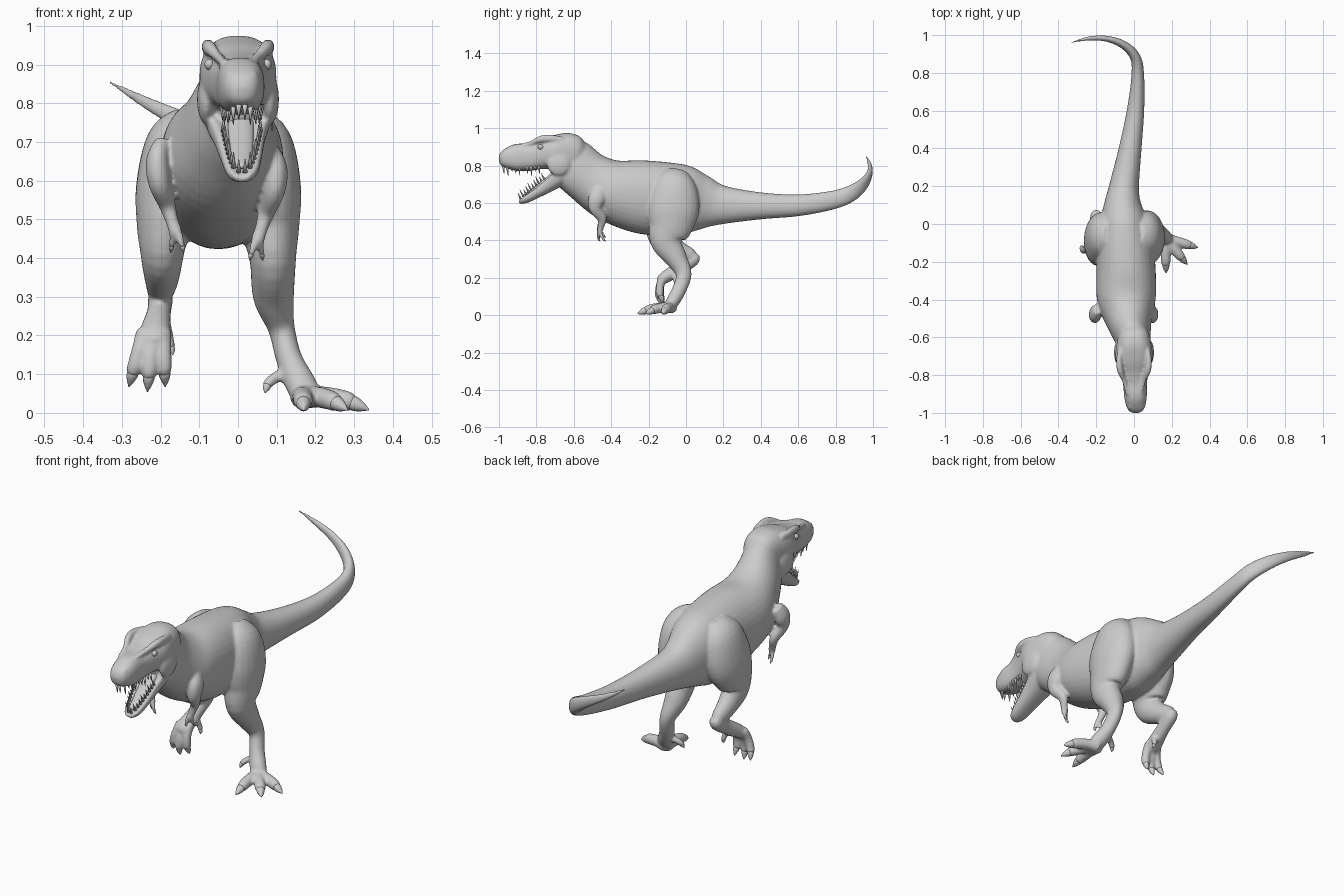
import bpy, bmesh, math
from mathutils import Vector, Matrix

skin = []


def finish(name, bm):
    bmesh.ops.recalc_face_normals(bm, faces=bm.faces)
    for f in bm.faces:
        f.smooth = True
    me = bpy.data.meshes.new(name)
    bm.to_mesh(me)
    bm.free()
    ob = bpy.data.objects.new(name, me)
    bpy.context.collection.objects.link(ob)
    return ob


def spline(a, b, c, d, t):
    return 0.5 * (2 * b + (c - a) * t + (2 * a - 5 * b + 4 * c - d) * t * t + (3 * b - a - 3 * c + d) * t ** 3)


# Smooth tube through (x, y, z, half width, half height) stations
def loft(name, pts, ref='z', n=24, e=2.0, dip=0, sub=5, to_skin=True):
    P = [pts[0]] + list(pts) + [pts[-1]]
    st = []
    for i in range(len(pts) - 1):
        for j in range(sub):
            st.append([spline(P[i][k], P[i + 1][k], P[i + 2][k], P[i + 3][k], j / sub) for k in range(5)])
    st.append(list(pts[-1]))
    R = Vector((0, 0, 1)) if ref == 'z' else Vector((1, 0, 0))
    bm = bmesh.new()
    rings = []
    for i, s in enumerate(st):
        c = Vector(s[:3])
        t = (Vector(st[min(i + 1, len(st) - 1)][:3]) - Vector(st[max(i - 1, 0)][:3])).normalized()
        p = (R - t * R.dot(t)).normalized()
        q = t.cross(p)
        side, up = (q, p) if ref == 'z' else (p, q)
        ring = []
        for k in range(n):
            a = 2 * math.pi * k / n
            u = math.copysign(abs(math.cos(a)) ** (2 / e), math.cos(a))
            v = math.copysign(abs(math.sin(a)) ** (2 / e), math.sin(a))
            if v > 0:
                v *= 1 - dip * v ** 3
            ring.append(bm.verts.new(c + side * u * max(s[3], .002) + up * v * max(s[4], .002)))
        rings.append(ring)
    for r0, r1 in zip(rings, rings[1:]):
        for k in range(n):
            bm.faces.new((r0[k], r0[(k + 1) % n], r1[(k + 1) % n], r1[k]))
    bm.faces.new(rings[0])
    bm.faces.new(rings[-1])
    ob = finish(name, bm)
    if to_skin:
        skin.append(ob)
    return ob


# Fleshy toe or finger with a separate curved claw
def digit(name, start, tip, bulge, r, ref):
    s, e, b = Vector(start), Vector(tip), Vector(bulge)
    at = lambda t: s.lerp(e, t) + b * math.sin(math.pi * min(t, 1))
    loft(name, [(*at(t), r * k, r * k) for t, k in ((0, 1), (.3, .9), (.6, .85), (.74, .75), (.8, .4))], ref, 14)
    loft(name + "_claw", [(*at(t), r * k, r * k) for t, k in ((.68, .5), (.78, .62), (.9, .4), (1, .05))],
         ref, 12, to_skin=False)


# Row of pointed teeth
def teeth(name, items):
    bm = bmesh.new()
    for base, tip, r in items:
        b, t = Vector(base), Vector(tip)
        m = Matrix.Translation((b + t) / 2) @ (t - b).to_track_quat('Z', 'Y').to_matrix().to_4x4()
        bmesh.ops.create_cone(bm, cap_ends=True, segments=8, radius1=r, radius2=.001, depth=(t - b).length, matrix=m)
    finish(name, bm)


def ball(name, loc, size, to_skin=True):
    bm = bmesh.new()
    bmesh.ops.create_uvsphere(bm, u_segments=20, v_segments=12, radius=1,
                              matrix=Matrix.Translation(loc) @ Matrix.Diagonal((*size, 1)))
    ob = finish(name, bm)
    if to_skin:
        skin.append(ob)


# Neck, torso and curling tail
loft("torso", [(0, -.68, .865, .07, .09), (-.003, -.62, .82, .088, .135), (-.025, -.52, .735, .118, .142),
               (-.04, -.40, .668, .155, .168), (-.042, -.25, .635, .157, .195), (-.05, -.10, .62, .15, .197),
               (-.055, 0, .615, .132, .185), (-.06, .10, .602, .1, .143), (-.052, .20, .59, .079, .103),
               (-.02, .40, .585, .06, .072), (.008, .60, .588, .046, .058), (.02, .78, .615, .034, .05),
               (.008, .88, .65, .028, .044), (-.05, .945, .698, .022, .036), (-.14, .98, .752, .016, .026),
               (-.24, .982, .803, .011, .016), (-.335, .96, .857, .003, .004)], e=2.15, n=36)

# Skull with brow ridges, cheeks and eyes
loft("skull", [(0, -.54, .86, .05, .06), (0, -.575, .862, .078, .094), (0, -.64, .868, .093, .107),
               (0, -.71, .868, .099, .092), (.002, -.775, .858, .08, .077), (.005, -.84, .846, .064, .074),
               (.008, -.91, .843, .06, .072), (.009, -.96, .836, .051, .054), (.009, -.988, .83, .036, .035),
               (.009, -1, .828, .015, .015)], e=2.5, n=32)
for s in (-1, 1):
    loft("brow", [(s * .07, -.66, .935, .015, .02), (s * .078, -.72, .945, .016, .02),
                  (s * .073, -.775, .942, .017, .019), (s * .052, -.83, .92, .012, .012),
                  (s * .035, -.9, .902, .01, .01)])
    ball("cheek", (s * .082, -.68, .81), (.024, .065, .065))
    ball("eye", (s * .074, -.778, .9), (.013, .015, .014), False)
    ball("nostril_ridge", (.009 + s * .03, -.962, .873), (.013, .02, .012))

# Open lower jaw and tongue
loft("lower_jaw", [(0, -.63, .79, .08, .06), (0, -.68, .75, .082, .06), (.004, -.74, .706, .066, .05),
                   (.008, -.80, .663, .054, .037), (.01, -.85, .632, .045, .03), (.01, -.88, .615, .033, .022),
                   (.01, -.895, .606, .015, .012)], e=2.4, dip=.9, n=32)
loft("tongue", [(.006, -.68, .77, .035, .02), (.008, -.75, .717, .032, .014), (.01, -.81, .672, .027, .012),
                (.01, -.86, .64, .018, .009), (.01, -.87, .633, .006, .004)], to_skin=False)
upper, lower = [], []
for s in (-1, 1):
    for i in range(10):
        t = i / 9
        x, y = .01 + s * (.008 + .042 * t ** .5), -.978 + .19 * t
        h = .04 + .014 * math.sin(i * 2.1)
        upper.append(((x, y, .797), (x, y + .006, .797 - h), .0075))
        x, y, z = .01 + s * (.008 + .04 * t ** .5), -.883 + .125 * t, .622 + .105 * t
        h = .033 + .008 * math.sin(i * 2.1)
        lower.append(((x, y, z), (x, y - h * .5, z + h), .0065))
teeth("upper_teeth", upper)
teeth("lower_teeth", lower)

# Small two-fingered arms
for s, dz in ((1, 0), (-1, .02)):
    X = lambda x: -.055 + s * (x + .055)
    loft("arm", [(X(.085), -.45, .68 + dz, .02, .03), (X(.098), -.475, .63 + dz, .03, .045),
                 (X(.093), -.485, .575 + dz, .029, .036), (X(.074), -.45, .52 + dz, .022, .026),
                 (X(.06), -.455, .475 + dz, .017, .018), (X(.05), -.462, .445 + dz, .018, .014),
                 (X(.048), -.462, .435 + dz, .01, .008)], 'x')
    digit("outer_finger", (X(.055), -.458, .45 + dz), (X(.064), -.43, .395 + dz), (0, -.008, 0), .011, 'x')
    digit("inner_finger", (X(.045), -.462, .45 + dz), (X(.03), -.46, .395 + dz), (0, -.008, 0), .011, 'x')

# Standing leg
loft("standing_leg", [(.02, -.05, .765, .04, .06), (.055, -.06, .70, .082, .115), (.073, -.07, .58, .09, .142),
                      (.083, -.085, .48, .076, .122), (.09, -.105, .395, .06, .085), (.092, -.05, .30, .053, .058),
                      (.112, -.012, .22, .035, .042), (.132, -.035, .14, .034, .038), (.162, -.07, .075, .04, .036),
                      (.18, -.09, .045, .035, .026)], 'x')
for name, tip in (("outer", (.338, -.125, .008)), ("middle", (.282, -.215, .008)), ("inner", (.17, -.26, .008))):
    digit("standing_toe_" + name, (.165, -.075, .04), tip, (0, 0, .014), .031, 'z')
digit("standing_toe_rear", (.125, -.05, .1), (.07, -.085, .052), (-.012, 0, .008), .017, 'z')

# Raised leg
loft("raised_leg", [(-.125, -.05, .765, .04, .06), (-.155, -.06, .70, .08, .115), (-.178, -.08, .58, .086, .14),
                    (-.192, -.11, .48, .07, .115), (-.196, -.115, .41, .056, .08), (-.197, -.05, .352, .045, .055),
                    (-.2, .02, .318, .034, .042), (-.2, .05, .305, .022, .026)], 'x')
loft("raised_instep", [(-.2, .055, .325, .022, .018), (-.2, .04, .3, .032, .035), (-.204, -.02, .26, .031, .036),
                       (-.212, -.085, .22, .038, .035), (-.218, -.13, .19, .045, .028), (-.22, -.14, .175, .03, .015)], 'x')
for name, x, tip in (("outer", -.24, (-.282, -.115, .068)), ("middle", -.22, (-.234, -.13, .055)),
                     ("inner", -.195, (-.188, -.12, .068))):
    digit("raised_toe_" + name, (x, -.115, .21), tip, (0, -.024, 0), .024, 'x')
digit("raised_toe_rear", (-.185, -.07, .22), (-.168, -.06, .15), (0, .01, 0), .015, 'x')

# Fuse all fleshy parts into one smooth skin
bpy.ops.object.select_all(action='DESELECT')
for ob in skin:
    ob.select_set(True)
bpy.context.view_layer.objects.active = skin[0]
bpy.ops.object.join()
body = skin[0]
body.name = "body_skin"
rm = body.modifiers.new("fuse", 'REMESH')
rm.mode = 'VOXEL'
rm.voxel_size = .0065
rm.use_smooth_shade = True
sm = body.modifiers.new("soften", 'SMOOTH')
sm.factor = .5
sm.iterations = 7
